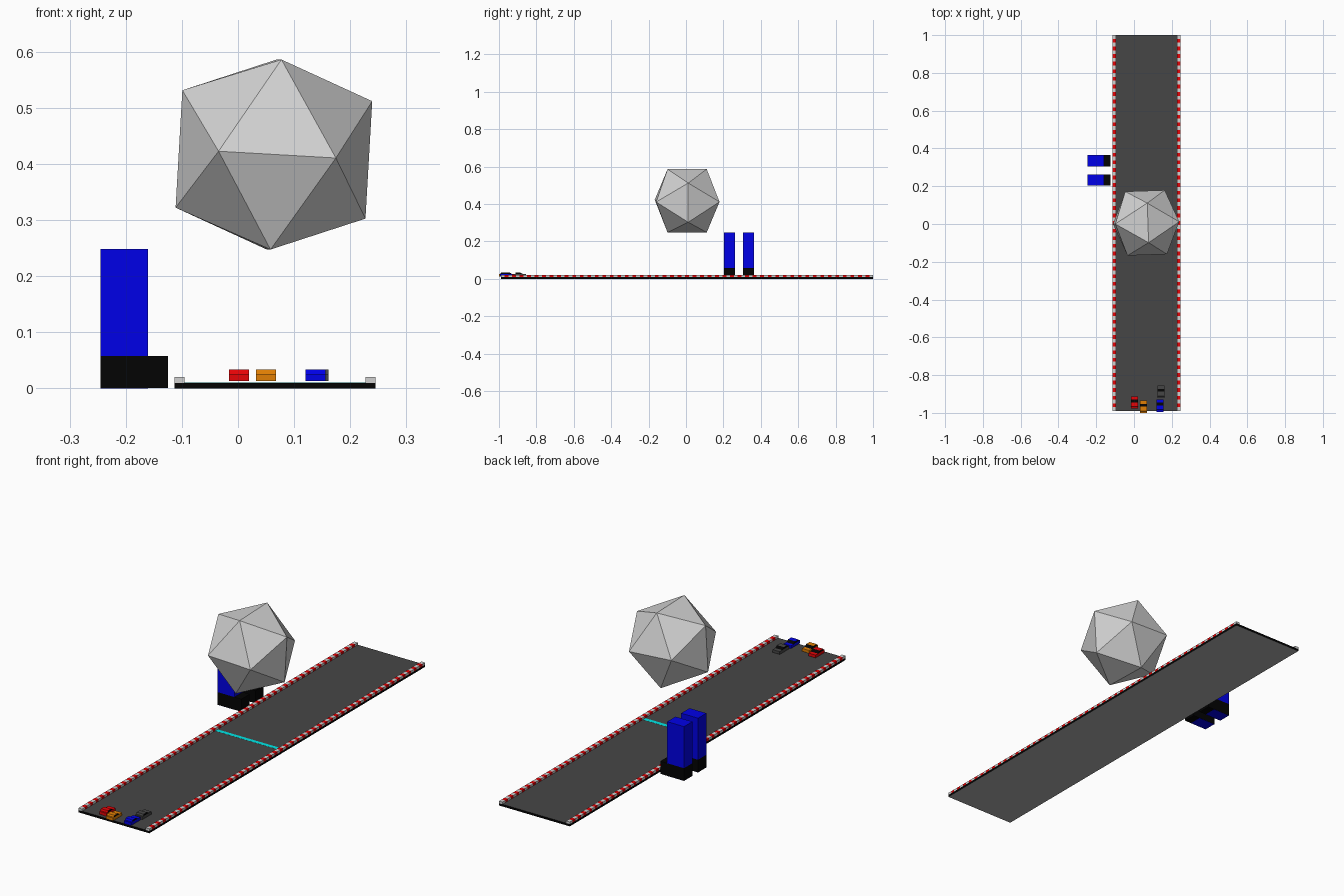
import bpy, bmesh, math
from mathutils import Matrix, Vector

cube = bpy.data.objects.get("Cube")
if cube:
    bpy.data.objects.remove(cube, do_unlink=True)


def material(name, r, g, b):
    m = bpy.data.materials.new(name)
    m.use_nodes = True
    m.diffuse_color = (r, g, b, 1)
    m.node_tree.nodes["Principled BSDF"].inputs["Base Color"].default_value = (r, g, b, 1)
    return m


asphalt = material("asphalt grey", 0.062, 0.062, 0.062)
underside = material("underside grey", 0.42, 0.42, 0.42)
black = material("black", 0.001, 0.001, 0.001)
red = material("red", 0.8, 0.001, 0.002)
grey = material("light grey", 0.64, 0.64, 0.64)
teal = material("teal", 0, 0.8, 0.8)
blue = material("blue", 0, 0, 0.8)
orange = material("orange", 0.75, 0.21, 0.001)


def finish(name, bm, *mats):
    bmesh.ops.recalc_face_normals(bm, faces=bm.faces)
    mesh = bpy.data.meshes.new(name)
    bm.to_mesh(mesh)
    bm.free()
    for m in mats:
        mesh.materials.append(m)
    obj = bpy.data.objects.new(name, mesh)
    bpy.context.collection.objects.link(obj)
    return obj


def add_box(bm, x, y, z, index=0):
    """Add a box from (low, high) pairs along each axis."""
    lo, hi = Vector((x[0], y[0], z[0])), Vector((x[1], y[1], z[1]))
    mat = Matrix.Translation((lo + hi) / 2) @ Matrix.Diagonal((*(hi - lo), 1))
    verts = bmesh.ops.create_cube(bm, size=1, matrix=mat)["verts"]
    for f in {f for v in verts for f in v.link_faces}:
        f.material_index = index


def box(name, x, y, z, mat):
    bm = bmesh.new()
    add_box(bm, x, y, z)
    return finish(name, bm, mat)


# Road slab: dark top, paler underside, black edges
LEFT, RIGHT, FRONT, BACK = -0.113, 0.245, -0.99, 1.0
KERB = 0.018
bm = bmesh.new()
add_box(bm, (LEFT, RIGHT), (FRONT, BACK), (0, 0.01))
for f in bm.faces:
    f.normal_update()
    if f.normal.z > 0.5:
        f.material_index = 0
    elif f.normal.z < -0.5:
        f.material_index = 2
    else:
        f.material_index = 1
finish("road", bm, asphalt, black, underside)

# Striped kerbs, light at both ends
SEGMENTS = 99
step = (BACK - FRONT) / SEGMENTS
for name, x in (("right_kerb", LEFT), ("left_kerb", RIGHT - KERB)):
    bm = bmesh.new()
    for i in range(SEGMENTS):
        y = FRONT + i * step
        add_box(bm, (x, x + KERB), (y, y + step), (0.01, 0.02), i % 2)
    finish(name, bm, grey, red)

# Line painted across the road
box("finish_line", (LEFT + KERB, RIGHT - KERB), (-0.03, -0.012), (0.01, 0.0104), teal)

# Two stands, each a tall back on a low base
for i, y in enumerate((0.203, 0.304), 1):
    depth = (y, y + 0.06)
    box(f"stand_foot_{i}", (-0.245, -0.16), depth, (0, 0.0004), blue)
    box(f"stand_base_{i}", (-0.245, -0.125), depth, (0.0004, 0.058), black)
    box(f"stand_tower_{i}", (-0.245, -0.16), depth, (0.058, 0.248), blue)

# Floating faceted ball, nearly edge-on: vertices of three golden rectangles
phi, half = (1 + math.sqrt(5)) / 2, 0.1048
bm = bmesh.new()
for s in (-half, half):
    for t in (-half * phi, half * phi):
        for co in ((s, t, 0), (0, s, t), (t, 0, s)):
            bm.verts.new(co)
bmesh.ops.convex_hull(bm, input=bm.verts)
turn = Matrix.Rotation(math.radians(3.3), 4, "Y") @ Matrix.Rotation(math.radians(2), 4, "Z")
bm.transform(Matrix.Translation((0.064, 0.006, 0.417)) @ turn)
finish("faceted_ball", bm, grey)


# Small cars: a painted body and a cabin with black windscreen and side windows
CABIN = ((0.008, 0.026), (0.048, 0.026), (0.034, 0.034), (0.011, 0.034))


def car(name, x, y, paint, width=0.036, length=0.066):
    box(name + "_body", (x, x + width), (y, y + length), (0.013, 0.026), paint)
    bm = bmesh.new()
    side = bm.faces.new([bm.verts.new((x, y + py, pz)) for py, pz in CABIN])
    result = bmesh.ops.extrude_face_region(bm, geom=[side])
    moved = [v for v in result["geom"] if isinstance(v, bmesh.types.BMVert)]
    bmesh.ops.translate(bm, verts=moved, vec=(width, 0, 0))
    bmesh.ops.recalc_face_normals(bm, faces=bm.faces)
    for f in bm.faces:
        f.normal_update()
        if f.normal.y > 0.3 or abs(f.normal.x) > 0.5:
            f.material_index = 1
    finish(name + "_cabin", bm, paint, black)


car("red_car", -0.016, -0.978, red)
car("orange_car", 0.032, -1.0, orange)
car("blue_car", 0.12, -0.994, blue)
car("grey_car", 0.125, -0.921, asphalt)
